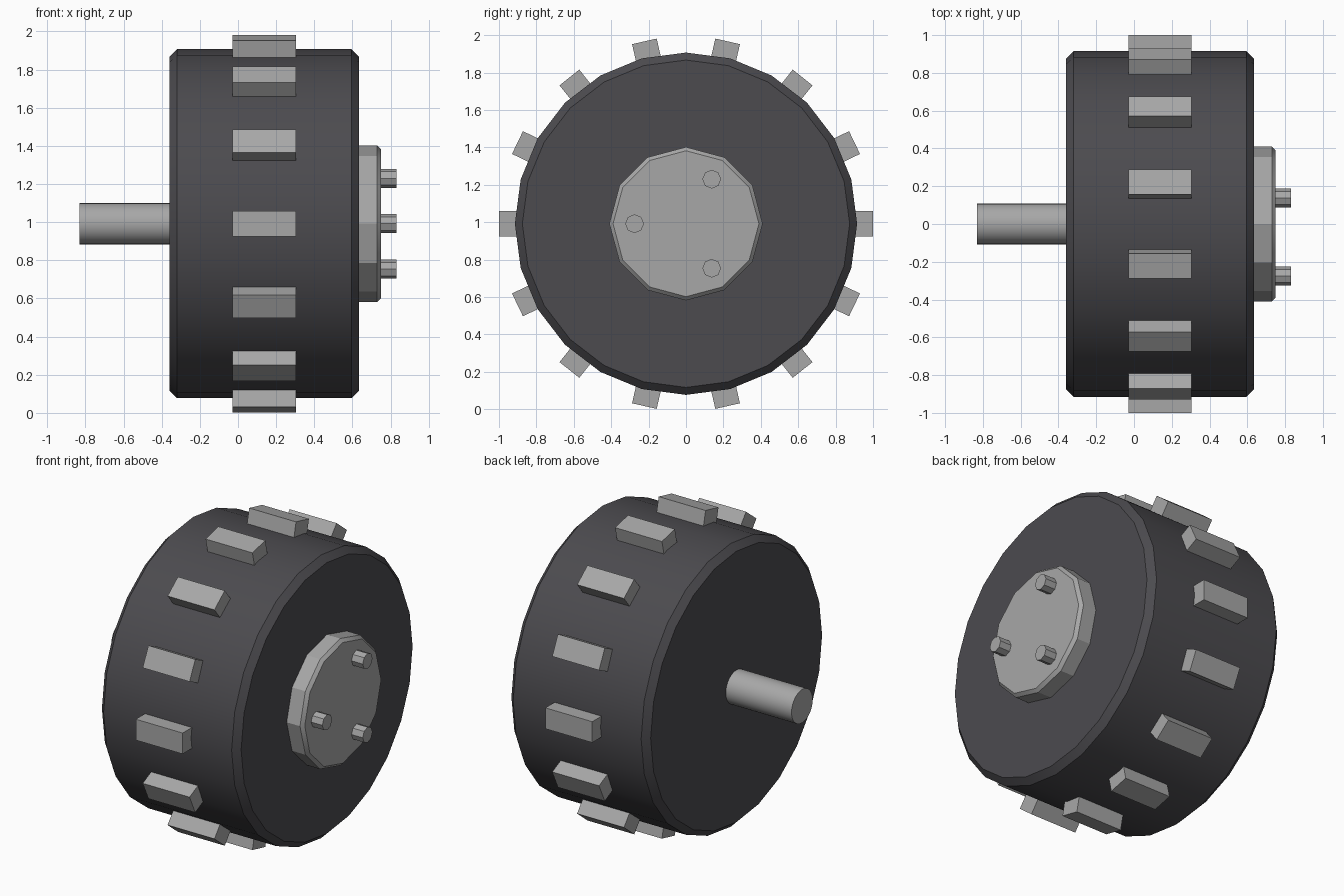
import bpy
import math
from mathutils import Matrix

cube = bpy.data.objects.get("Cube")
if cube:
    bpy.data.objects.remove(cube, do_unlink=True)

AXLE_Z = 0.992


def material(name, colour):
    mat = bpy.data.materials.new(name)
    mat.use_nodes = True
    mat.diffuse_color = (*colour, 1)
    mat.node_tree.nodes["Principled BSDF"].inputs["Base Color"].default_value = (*colour, 1)
    return mat


rubber = material("dark rubber", (0.072, 0.070, 0.078))
metal = material("grey metal", (0.39, 0.39, 0.39))


def finish(obj, name, mat, angle=28):
    obj.name = name
    obj.data.materials.append(mat)
    bpy.ops.object.shade_smooth_by_angle(angle=math.radians(angle))


def lathe(name, profile, sides, mat, y=0, z=AXLE_Z):
    """Spin (x, radius) points around the axle direction, capping both ends."""
    verts, faces = [], []
    for x, r in profile:
        for i in range(sides):
            a = math.tau * i / sides
            verts.append((x, r * math.cos(a), r * math.sin(a)))
    for k in range(len(profile) - 1):
        for i in range(sides):
            j = (i + 1) % sides
            a, b = k * sides, (k + 1) * sides
            faces.append((a + i, b + i, b + j, a + j))
    last = (len(profile) - 1) * sides
    faces.append(tuple(range(sides)))
    faces.append(tuple(last + i for i in reversed(range(sides))))
    mesh = bpy.data.meshes.new(name)
    mesh.from_pydata(verts, [], faces)
    mesh.flip_normals()
    obj = bpy.data.objects.new(name, mesh)
    bpy.context.collection.objects.link(obj)
    obj.location = (0, y, z)
    bpy.ops.object.select_all(action="DESELECT")
    obj.select_set(True)
    bpy.context.view_layer.objects.active = obj
    finish(obj, name, mat)
    return obj


# Drum, hub plate and axle share the same centre line
lathe("wheel_drum", [(-0.36, 0.875), (-0.32, 0.915), (0.595, 0.915), (0.635, 0.875)], 24, rubber)
lathe("hub_plate", [(0.62, 0.41), (0.73, 0.41), (0.75, 0.39)], 12, metal).data.shade_smooth()
bpy.ops.object.shade_smooth_by_angle(angle=math.radians(32))
lathe("axle", [(-0.83, 0.108), (-0.35, 0.108)], 32, metal)

# Three lug pins around the hub
for i in range(3):
    a = math.radians(60 + 120 * i)
    lathe(f"lug_pin_{i + 1}", [(0.74, 0.05), (0.83, 0.05)], 8, metal,
          0.275 * math.cos(a), AXLE_Z + 0.275 * math.sin(a))

# Fourteen tread blocks around the rim
TREADS = 14
for i in range(TREADS):
    bpy.ops.mesh.primitive_cube_add(size=1)
    block = bpy.context.object
    block.data.transform(Matrix.Translation((0.1375, 0.93, 0)) @ Matrix.Diagonal((0.335, 0.14, 0.135, 1)))
    block.data.transform(Matrix.Rotation(math.tau * i / TREADS, 4, "X"))
    block.location.z = AXLE_Z
    finish(block, f"tread_block_{i + 1}", metal)
